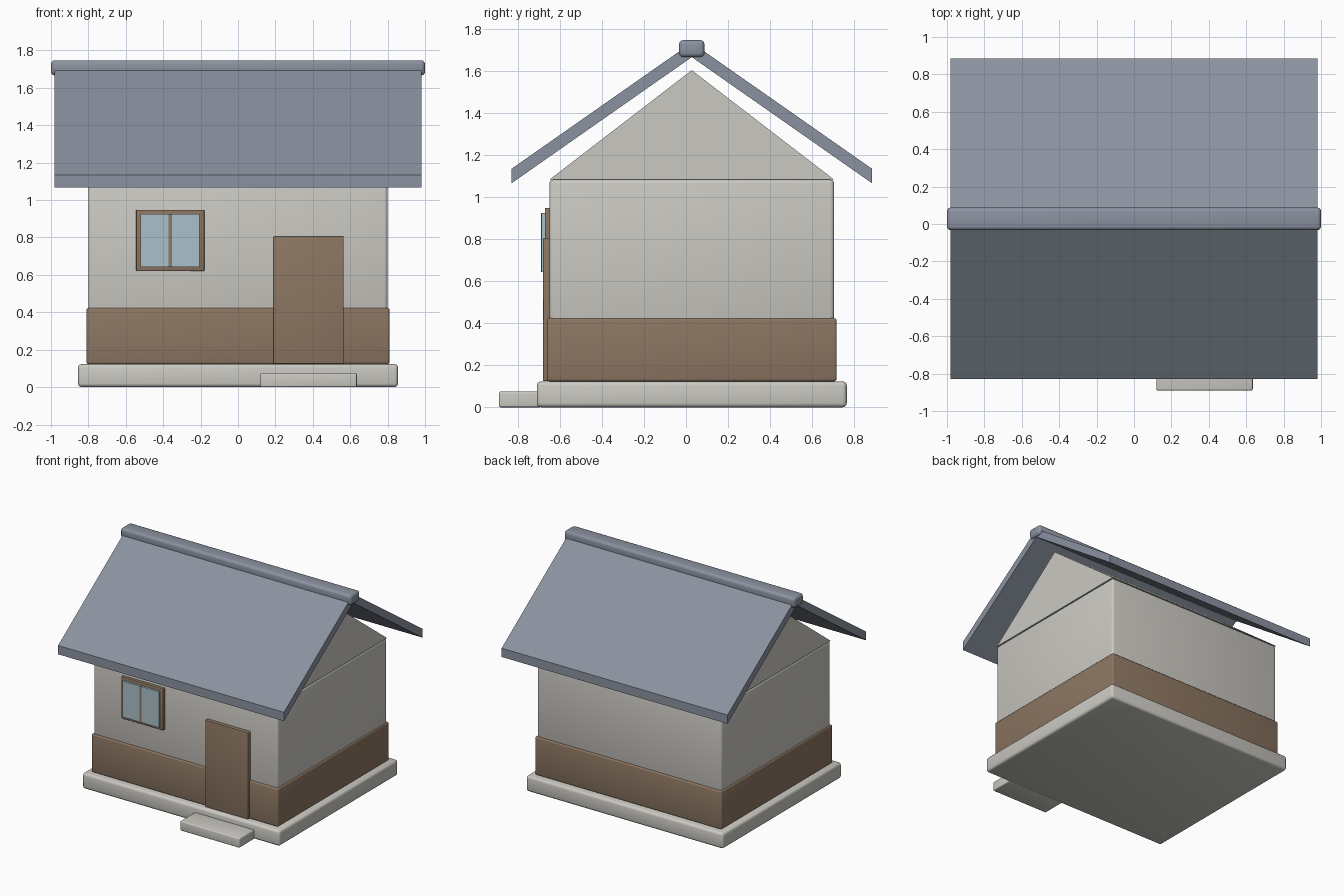
import bpy, math

if "Cube" in bpy.data.objects:
    bpy.data.objects.remove(bpy.data.objects["Cube"])


def material(name, rgb):
    # sRGB 0-255 to linear
    lin = [((c / 255 + 0.055) / 1.055) ** 2.4 for c in rgb]
    m = bpy.data.materials.new(name)
    m.diffuse_color = (*lin, 1)
    m.use_nodes = True
    m.node_tree.nodes["Principled BSDF"].inputs["Base Color"].default_value = m.diffuse_color
    return m


PLASTER = material("pale_plaster", (203, 201, 194))
BROWN = material("brown_wood", (140, 118, 98))
SLATE = material("slate_blue", (139, 146, 160))
GLASS = material("window_glass", (171, 193, 202))


def mesh_object(name, verts, faces, mat):
    me = bpy.data.meshes.new(name)
    me.from_pydata(verts, [], faces)
    me.materials.append(mat)
    ob = bpy.data.objects.new(name, me)
    bpy.context.collection.objects.link(ob)
    return ob


def extrude_x(name, profile, x0, x1, mat):
    """Prism from a counter-clockwise (y, z) outline, running along x."""
    n = len(profile)
    verts = [(x, y, z) for x in (x0, x1) for y, z in profile]
    faces = [list(range(n))[::-1], list(range(n, 2 * n))]
    faces += [[i, (i + 1) % n, n + (i + 1) % n, n + i] for i in range(n)]
    return mesh_object(name, verts, faces, mat)


def box(name, x, y, z, mat, bevel=0.0):
    outline = [(y[0], z[0]), (y[1], z[0]), (y[1], z[1]), (y[0], z[1])]
    ob = extrude_x(name, outline, x[0], x[1], mat)
    if bevel:
        mod = ob.modifiers.new("rounded_edges", 'BEVEL')
        mod.width, mod.segments = bevel, 3
        bpy.context.view_layer.objects.active = ob
        ob.select_set(True)
        bpy.ops.object.modifier_apply(modifier=mod.name)
        bpy.ops.object.shade_smooth_by_angle(angle=math.radians(35))
        ob.select_set(False)
    return ob


MID = 0.0275  # y of the ridge line

# Base, wall bands and entrance step
box("foundation", (-0.856, 0.856), (-0.71, 0.765), (0, 0.123), PLASTER, 0.02)
box("entrance_step", (0.12, 0.635), (-0.89, -0.69), (0, 0.075), PLASTER, 0.008)
box("lower_wall", (-0.81, 0.81), (-0.662, 0.717), (0.123, 0.424), BROWN, 0.012)
box("upper_wall", (-0.80, 0.80), (-0.65, 0.705), (0.40, 1.083), PLASTER, 0.018)

# Gable block under the roof
extrude_x("gable", [(-0.65, 1.083), (0.705, 1.083), (MID, 1.604)], -0.80, 0.80, PLASTER)

# Two mirrored roof slopes with plumb-cut eaves
for side, label in ((-1, "front"), (1, "back")):
    eave = MID + side * 0.8575
    outline = [(MID, 1.666), (eave, 1.066), (eave, 1.135), (MID, 1.735)]
    extrude_x(label + "_roof_slope", outline[::side], -0.98, 0.98, SLATE)

# Ridge cap
box("ridge_cap", (-1, 1), (-0.033, 0.088), (1.666, 1.747), SLATE, 0.02)

# Door
box("door", (0.19, 0.565), (-0.68, -0.64), (0.125, 0.805), BROWN, 0.005)

# Window: frame plate, glass and centre bar
box("window_frame", (-0.545, -0.18), (-0.672, -0.64), (0.62, 0.948), BROWN, 0.005)
for label, x0, x1 in (("left", -0.522, -0.371), ("right", -0.354, -0.205)):
    box(label + "_window_pane", (x0, x1), (-0.688, -0.67), (0.643, 0.925), GLASS)
box("window_bar", (-0.371, -0.354), (-0.69, -0.67), (0.643, 0.925), BROWN)
